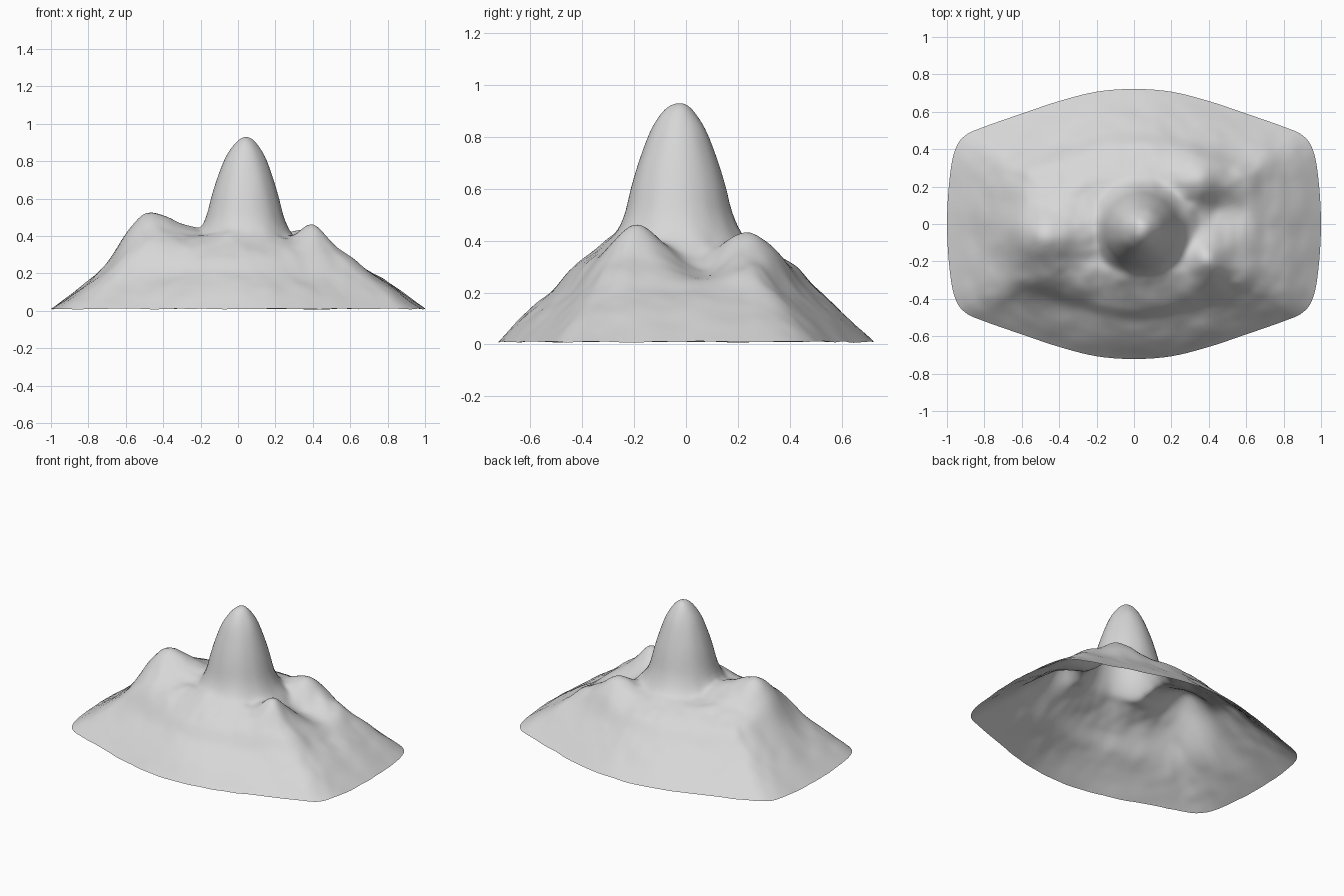
import bpy, bmesh, math
from mathutils import Vector, noise

if "Cube" in bpy.data.objects:
    bpy.data.objects.remove(bpy.data.objects["Cube"])

CENTRE = Vector((0.038, -0.03))
RINGS, STEPS = 64, 5

# One quarter of the foot outline, mirrored into a closed loop
QUARTER = [(1, 0), (.985, .25), (.955, .4), (.9, .475), (.8, .52),
           (.6, .59), (.4, .657), (.2, .707), (0, .722)]
# Ground height against share of the way to the outline
SLOPE = [(0, .39), (.3, .385), (.42, .37), (.6, .3), (.7, .22), (.83, .13), (1, .01)]
# Central peak height against distance from its axis
PEAK = [(0, .925), (.035, .915), (.07, .88), (.11, .815), (.15, .71), (.183, .6),
        (.205, .51), (.24, .43), (.3, .35), (.4, .2), (1.2, -1)]
# Smaller hills and hollows: x, y, spread x, spread y, height
HILLS = [(-.5, -.08, .115, .11, .16),    # west summit
         (-.28, -.04, .12, .09, .05),    # west saddle
         (-.62, .12, .16, .16, .025),    # west shoulder
         (-.4, -.29, .2, .06, .02),      # front terrace
         (.03, -.24, .1, .05, .04),      # ledge before the peak
         (.405, -.2, .065, .075, .09),   # south-east knoll
         (.35, .26, .085, .09, .085),    # north-east knoll
         (.45, .06, .13, .09, -.08),     # east gully
         (.62, -.08, .12, .12, -.02),    # east hollow
         (-.35, -.43, .2, .06, -.02),    # front hollow
         (.25, -.47, .2, .06, -.02)]     # front hollow


def curve(points, x):
    """Smooth cubic through the points of a profile."""
    def tangent(i):
        a, b = points[max(i - 1, 0)], points[min(i + 1, len(points) - 1)]
        return 0 if i == 0 else (b[1] - a[1]) / (b[0] - a[0])
    i = 0
    while i < len(points) - 2 and x > points[i + 1][0]:
        i += 1
    (x0, y0), (x1, y1) = points[i], points[i + 1]
    w = x1 - x0
    t = min((x - x0) / w, 1)
    return ((1 + 2 * t) * (1 - t) ** 2 * y0 + t * (1 - t) ** 2 * w * tangent(i)
            + t * t * (3 - 2 * t) * y1 - t * t * (1 - t) * w * tangent(i + 1))


def smooth_max(a, b, k=.025):
    return (a + b + math.sqrt((a - b) ** 2 + k * k)) / 2


def outline():
    q = [Vector(p) for p in QUARTER]
    half = q + [Vector((-p.x, p.y)) for p in q[-2::-1]]
    loop = half + [Vector((p.x, -p.y)) for p in half[-2:0:-1]]
    n, result = len(loop), []
    for i in range(n):
        a, b, c, d = (loop[(i + j) % n] for j in (-1, 0, 1, 2))
        for s in range(STEPS):
            t = s / STEPS
            result.append(b + (c - a) * t / 2 + (2 * a - 5 * b + 4 * c - d) * t * t / 2
                          + (3 * b - a - 3 * c + d) * t ** 3 / 2)
    return result


def height(p, share):
    ground = curve(SLOPE, share)
    fade = min(1, (1 - share) * 5)
    for x, y, sx, sy, h in HILLS:
        ground += fade * h * math.exp(-((p.x - x) / sx) ** 2 / 2 - ((p.y - y) / sy) ** 2 / 2)
    z = smooth_max(ground, curve(PEAK, (p - CENTRE).length))
    rough = noise.noise(Vector((p.x * 7, p.y * 7, 0))) + noise.noise(Vector((p.x * 15, p.y * 15, 3))) / 2
    return max(0, z + rough * .01 * (.5 + .5 * fade))


# Mountain surface: rings growing from the peak to the outline
bm = bmesh.new()
rim = outline()
top = bm.verts.new((*CENTRE, height(CENTRE, 0)))
rows = []
for r in range(1, RINGS + 1):
    share = (r / RINGS) ** 1.25
    ring = [CENTRE.lerp(p, share) for p in rim]
    rows.append([bm.verts.new((p.x, p.y, height(p, share))) for p in ring])
n = len(rim)
for i in range(n):
    j = (i + 1) % n
    bm.faces.new((top, rows[0][i], rows[0][j]))
    for a, b in zip(rows, rows[1:]):
        bm.faces.new((a[i], b[i], b[j], a[j]))
for f in bm.faces:
    f.smooth = True

mesh = bpy.data.meshes.new("mountain")
bm.to_mesh(mesh)
bm.free()
mountain = bpy.data.objects.new("mountain", mesh)
bpy.context.collection.objects.link(mountain)

# Pale grey rock
rock = bpy.data.materials.new("pale_grey_rock")
rock.use_nodes = True
rock.diffuse_color = (.68, .68, .68, 1)
rock.node_tree.nodes["Principled BSDF"].inputs["Base Color"].default_value = (.68, .68, .68, 1)
mesh.materials.append(rock)
